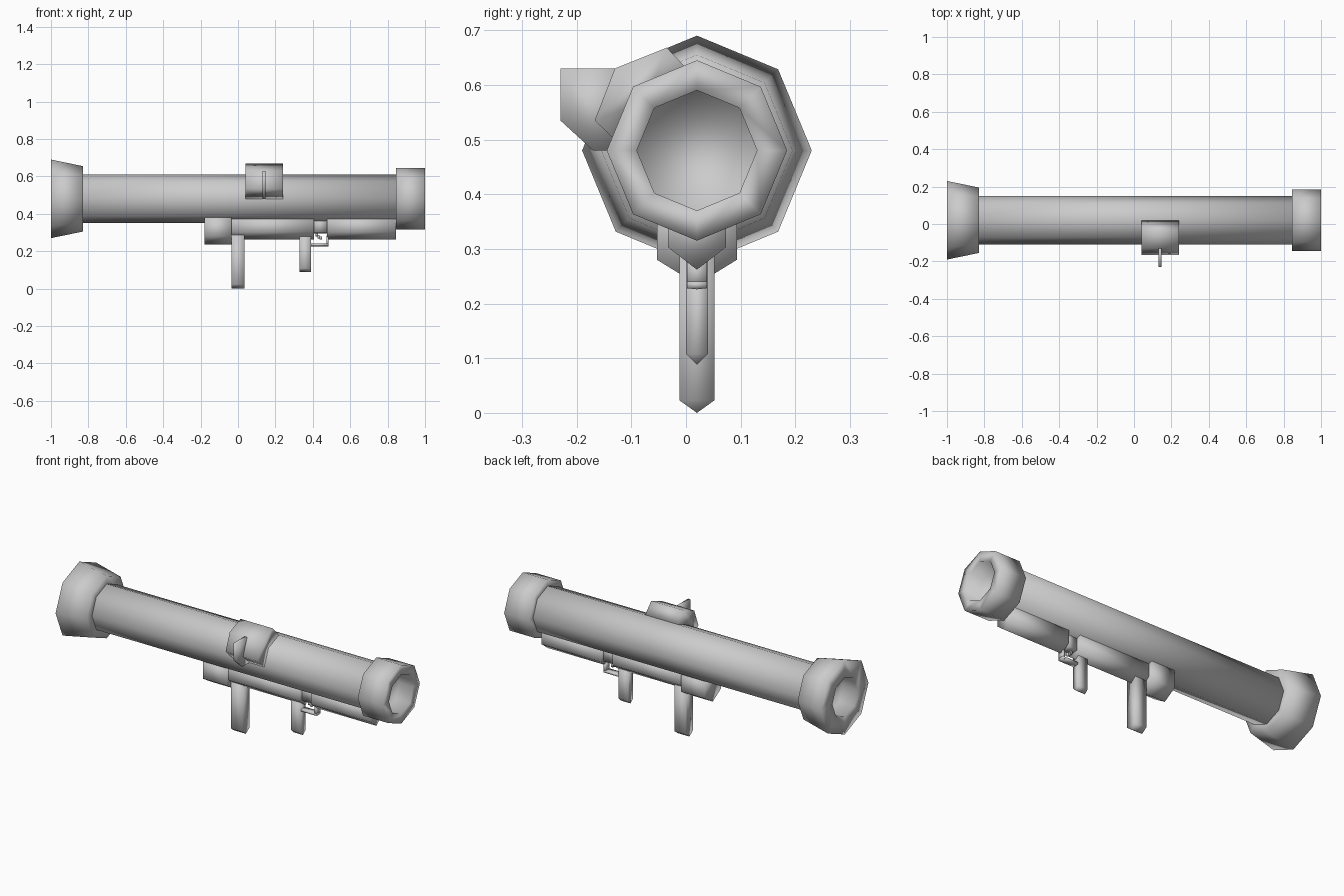
import bpy, bmesh, math

cube = bpy.data.objects.get("Cube")
if cube:
    bpy.data.objects.remove(cube, do_unlink=True)

AXIS_Y, AXIS_Z, SIDES = 0.02, 0.48, 8

grey = bpy.data.materials.new("plain_grey")
grey.use_nodes = True
grey.diffuse_color = (0.6, 0.6, 0.6, 1)
bsdf = next(n for n in grey.node_tree.nodes if n.type == 'BSDF_PRINCIPLED')
bsdf.inputs["Base Color"].default_value = grey.diffuse_color


def finish(name, bm):
    bmesh.ops.recalc_face_normals(bm, faces=bm.faces)
    for f in bm.faces:
        f.smooth = True
    mesh = bpy.data.meshes.new(name)
    bm.to_mesh(mesh)
    bm.free()
    mesh.materials.append(grey)
    obj = bpy.data.objects.new(name, mesh)
    bpy.context.collection.objects.link(obj)
    return obj


def lathe(name, profile, closed=False):
    """Sweep (x, radius) points around the barrel axis; open ends are capped."""
    bm = bmesh.new()
    rings = []
    for x, r in profile:
        angles = [2 * math.pi * i / SIDES for i in range(SIDES)]
        rings.append([bm.verts.new((x, AXIS_Y + r * math.cos(a), AXIS_Z + r * math.sin(a)))
                      for a in angles])
    pairs = list(zip(rings, rings[1:]))
    if closed:
        pairs.append((rings[-1], rings[0]))
    else:
        bm.faces.new(rings[0])
        bm.faces.new(rings[-1])
    for a, b in pairs:
        for i in range(SIDES):
            j = (i + 1) % SIDES
            bm.faces.new((a[i], a[j], b[j], b[i]))
    return finish(name, bm)


def extrude_x(name, x0, x1, outline):
    """Prism along x from a (y, z) outline."""
    bm = bmesh.new()
    a = [bm.verts.new((x0, y, z)) for y, z in outline]
    b = [bm.verts.new((x1, y, z)) for y, z in outline]
    bm.faces.new(a)
    bm.faces.new(b)
    for i in range(len(a)):
        j = (i + 1) % len(a)
        bm.faces.new((a[i], a[j], b[j], b[i]))
    return finish(name, bm)


def keel(name, x0, x1, half, top, shoulder, tip):
    """Block with a pointed underside."""
    l, r = AXIS_Y - half, AXIS_Y + half
    return extrude_x(name, x0, x1,
                     [(l, top), (l, shoulder), (AXIS_Y, tip), (r, shoulder), (r, top)])


# Barrel with recessed muzzle and flared rear end
lathe("barrel_tube", [(-0.9, 0.13), (0.9, 0.13)])
lathe("muzzle_ring", [(0.845, 0.12), (0.845, 0.165), (1, 0.165), (1, 0.11), (0.91, 0.11)])
lathe("rear_flare", [(-0.83, 0.12), (-0.83, 0.175), (-1, 0.21), (-1, 0.11), (-0.91, 0.11)])

# Sight saddle on the barrel shoulder with a thin fin
extrude_x("sight_saddle", 0.04, 0.24,
          [(0.02, 0.61), (-0.035, 0.668), (-0.13, 0.63),
           (-0.167, 0.535), (-0.11, 0.48), (-0.072, 0.572)])
extrude_x("sight_fin", 0.132, 0.148,
          [(-0.1, 0.63), (-0.23, 0.63), (-0.23, 0.535), (-0.17, 0.48), (-0.11, 0.48)])

# Underside rail, broken by the trigger slot
keel("rail_block", -0.18, -0.035, 0.073, 0.38, 0.28, 0.235)
keel("rear_rail", -0.035, 0.405, 0.053, 0.38, 0.303, 0.262)
keel("front_rail", 0.476, 0.845, 0.053, 0.38, 0.303, 0.262)
keel("trigger_housing", 0.405, 0.476, 0.03, 0.38, 0.297, 0.294)

# Grips
keel("front_grip", -0.035, 0.035, 0.032, 0.29, 0.023, 0)
keel("trigger_grip", 0.33, 0.39, 0.02, 0.29, 0.108, 0.088)

# Trigger and guard
keel("guard_bar", 0.385, 0.485, 0.018, 0.24, 0.228, 0.226)
keel("guard_post", 0.473, 0.485, 0.018, 0.285, 0.228, 0.226)
for i, (x, z) in enumerate([(0.415, 0.28), (0.425, 0.268), (0.436, 0.262)]):
    keel(f"trigger_step_{i + 1}", x, x + 0.012, 0.006, z + 0.018, z + 0.002, z)
